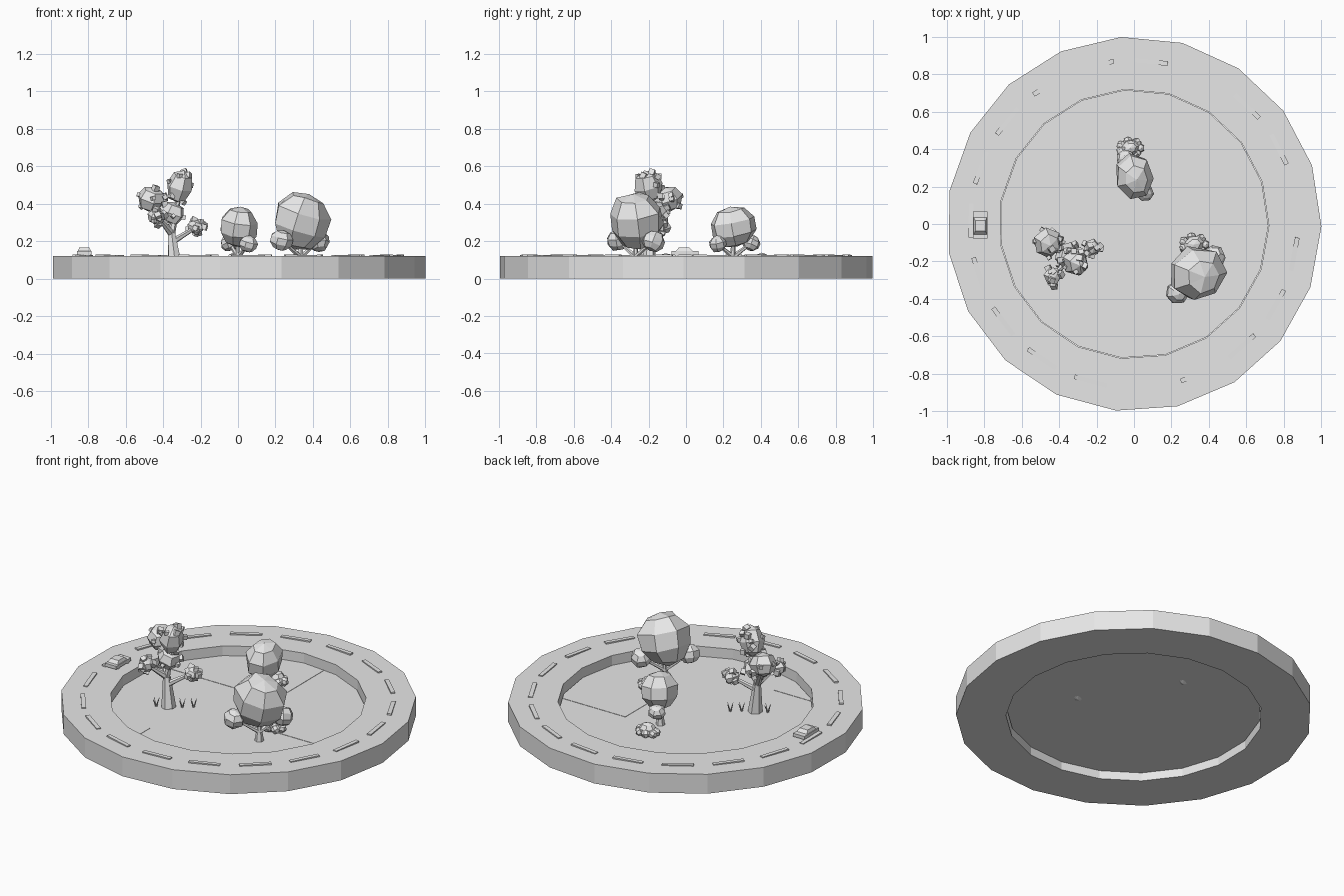
import bpy, bmesh, math, random
from mathutils import Vector, Matrix, Euler

random.seed(4)
if "Cube" in bpy.data.objects:
    bpy.data.objects.remove(bpy.data.objects["Cube"], do_unlink=True)

SIDES, STEP, START = 19, math.tau / 19, math.radians(94)
TOP, FLOOR = 0.12, 0.06

grey = bpy.data.materials.new("plain grey")
grey.use_nodes = True
grey.diffuse_color = (0.8, 0.8, 0.8, 1)
grey.node_tree.nodes["Principled BSDF"].inputs["Base Color"].default_value = (0.8, 0.8, 0.8, 1)


def finish(name, bm):
    """Turn a bmesh into a flat shaded object."""
    bmesh.ops.recalc_face_normals(bm, faces=bm.faces)
    mesh = bpy.data.meshes.new(name)
    bm.to_mesh(mesh)
    bm.free()
    mesh.materials.append(grey)
    obj = bpy.data.objects.new(name, mesh)
    bpy.context.collection.objects.link(obj)
    return obj


def place(loc, size=(1, 1, 1), rot=(0, 0, 0)):
    return Matrix.LocRotScale(Vector(loc), Euler(rot), Vector(size))


def box(bm, loc, size, rot=(0, 0, 0)):
    return bmesh.ops.create_cube(bm, size=1, matrix=place(loc, size, rot))["verts"]


def blob(bm, loc, size, rot=(0, 0, 0), segments=7, rings=5, rough=0.06):
    """Faceted leaf mass with a slightly uneven surface."""
    verts = bmesh.ops.create_uvsphere(bm, u_segments=segments, v_segments=rings, radius=1)["verts"]
    for v in verts:
        v.co *= 1.05 + random.uniform(-rough, rough)
    bmesh.ops.transform(bm, matrix=place(loc, size, rot), verts=verts)


def limb(bm, a, b, r1, r2, sides=6):
    """Tapered branch from a to b."""
    a, b = Vector(a), Vector(b)
    turn = (b - a).to_track_quat('Z', 'Y').to_matrix().to_4x4()
    bmesh.ops.create_cone(bm, cap_ends=True, segments=sides, radius1=r1, radius2=r2,
                          depth=(b - a).length, matrix=Matrix.Translation((a + b) / 2) @ turn)


def circle(bm, radius, z):
    return [bm.verts.new((radius * math.cos(START + i * STEP),
                          radius * math.sin(START + i * STEP), z)) for i in range(SIDES)]


# Raised ring road
bm = bmesh.new()
loops = [circle(bm, r, z) for r, z in ((1, 0), (1, TOP), (0.72, TOP), (0.72, 0))]
for k in range(4):
    lo, hi = loops[k], loops[(k + 1) % 4]
    for i in range(SIDES):
        j = (i + 1) % SIDES
        bm.faces.new((lo[i], lo[j], hi[j], hi[i]))
finish("ring_road", bm)


# Sunken park floor and the thin lawn plates lying on it
def disc(name, radius, z, thick, bounds=None):
    bm = bmesh.new()
    bm.faces.new(circle(bm, radius, z))
    if bounds:
        x0, x1, y0, y1 = bounds
        for co, no in (((x0, 0, 0), (-1, 0, 0)), ((x1, 0, 0), (1, 0, 0)),
                       ((0, y0, 0), (0, -1, 0)), ((0, y1, 0), (0, 1, 0))):
            bmesh.ops.bisect_plane(bm, geom=bm.verts[:] + bm.edges[:] + bm.faces[:],
                                   plane_co=co, plane_no=no, clear_outer=True)
    top = bmesh.ops.extrude_face_region(bm, geom=bm.faces[:])["geom"]
    bmesh.ops.translate(bm, vec=(0, 0, thick),
                        verts=[g for g in top if isinstance(g, bmesh.types.BMVert)])
    finish(name, bm)


disc("park_floor", 0.717, FLOOR - 0.01, 0.01)
disc("lawn_back", 0.715, FLOOR, 0.002, (-0.61, 0.1, 0.22, 1))
disc("lawn_left", 0.715, FLOOR, 0.002, (0.22, 1, -0.13, 0.28))
disc("lawn_front_left", 0.715, FLOOR, 0.002, (0.4, 1, -1, -0.39))
disc("lawn_front_right", 0.715, FLOOR, 0.002, (-1, -0.26, -1, -0.49))

# Road dashes, each a little uneven
bm = bmesh.new()
for i in range(SIDES):
    a = math.radians(103) - i * STEP
    tilt = random.uniform(-0.03, 0.03)
    box(bm, (0.87 * math.cos(a), 0.87 * math.sin(a), TOP + 0.002),
        (0.025, 0.18, 0.01), (tilt, 0, a))
finish("road_dashes", bm)

# Small car: body, tapered cabin and wheels
bm = bmesh.new()
box(bm, (-0.82, -0.005, 0.137), (0.078, 0.145, 0.02))
cabin = box(bm, (-0.82, -0.01, 0.155), (0.072, 0.095, 0.02))
for v in cabin:
    if v.co.z > 0.155:
        v.co.x = -0.82 + (v.co.x + 0.82) * 0.75
        v.co.y = -0.01 + (v.co.y + 0.01) * 0.6
for x in (-0.85, -0.79):
    for y in (-0.05, 0.04):
        bmesh.ops.create_cone(bm, cap_ends=True, segments=8, radius1=0.013, radius2=0.013,
                              depth=0.016, matrix=place((x, y, 0.132), rot=(0, math.pi / 2, 0)))
finish("car", bm)

# Tall tree: trunk and branches
bm = bmesh.new()
fork = (-0.355, -0.19, 0.24)
limb(bm, (-0.335, -0.2, FLOOR), fork, 0.042, 0.022)
limb(bm, (-0.345, -0.195, 0.2), (-0.23, -0.13, 0.27), 0.018, 0.01)
for tip in ((-0.45, -0.11, 0.4), (-0.31, -0.19, 0.46), (-0.42, -0.27, 0.32)):
    limb(bm, fork, tip, 0.02, 0.01)
finish("tree_trunk", bm)

# Tall tree: leaf masses studded with small leaf cubes
bm = bmesh.new()
for loc, size, leaves in (((-0.46, -0.1, 0.425), (0.075, 0.08, 0.065), 12),
                          ((-0.31, -0.2, 0.49), (0.068, 0.075, 0.085), 12),
                          ((-0.355, -0.17, 0.35), (0.07, 0.075, 0.06), 10),
                          ((-0.435, -0.28, 0.33), (0.045, 0.05, 0.04), 9),
                          ((-0.225, -0.125, 0.275), (0.045, 0.045, 0.035), 9)):
    blob(bm, loc, size, (0.3, 0.2, random.random()), 6, 4)
    for _ in range(leaves):
        d = Vector([random.gauss(0, 1) for _ in range(3)]).normalized()
        spot = Vector(loc) + Vector([d[k] * size[k] for k in range(3)])
        s = random.uniform(0.018, 0.032)
        box(bm, spot, (s, s, s), [random.uniform(0, 3) for _ in range(3)])
finish("tree_leaves", bm)


# Round bushes: short forked trunk, one large mass and smaller ones beneath
def bush(name, foot, masses):
    stem, leaf = bmesh.new(), bmesh.new()
    base = Vector((foot[0], foot[1], FLOOR))
    fork = base + Vector((0, 0, 0.055))
    limb(stem, base, fork, 0.026, 0.018)
    for loc, size, rot in masses:
        limb(stem, fork, loc, 0.014, 0.008)
        blob(leaf, loc, size, rot)
    finish(name + "_trunk", stem)
    finish(name + "_leaves", leaf)


small = (0.06, 0.06, 0.054)
tiny = (0.045, 0.05, 0.042)
bush("large_bush", (0.335, -0.27),
     (((0.335, -0.265, 0.31), (0.148, 0.142, 0.15), (0.2, 0.25, 0.3)),
      ((0.23, -0.365, 0.205), small, (0.3, 0, 1)),
      ((0.43, -0.175, 0.2), small, (0, 0.4, 2))))
bush("back_bush", (0.0, 0.25),
     (((0, 0.255, 0.275), (0.1, 0.122, 0.108), (0.2, 0.1, 0.2)),
      ((0.055, 0.17, 0.185), tiny, (0.3, 0, 1)),
      ((-0.045, 0.35, 0.19), tiny, (0, 0.4, 2))))


# Low shrubs: clusters of small flattened masses
def shrub(name, x, y, spread):
    bm = bmesh.new()
    blob(bm, (x, y, 0.09), (spread * 0.75, spread * 0.6, 0.045), (0, 0, 0.4))
    for i in range(7):
        a = i * math.tau / 7
        blob(bm, (x + spread * 0.75 * math.cos(a), y + spread * 0.5 * math.sin(a), 0.085),
             (0.025, 0.025, 0.025), (a, 0.3, a), 6, 4)
    finish(name, bm)


shrub("large_shrub", 0.32, -0.11, 0.078)
shrub("back_shrub", -0.02, 0.405, 0.07)

# Grass tufts by the tall tree
bm = bmesh.new()
for x, y in ((-0.4, -0.23), (-0.27, -0.16), (-0.22, -0.12)):
    for i in range(4):
        a = i * math.tau / 4 + x
        limb(bm, (x, y, FLOOR), (x + 0.022 * math.cos(a), y + 0.022 * math.sin(a), 0.11),
             0.006, 0.001, 3)
finish("grass_tufts", bm)
